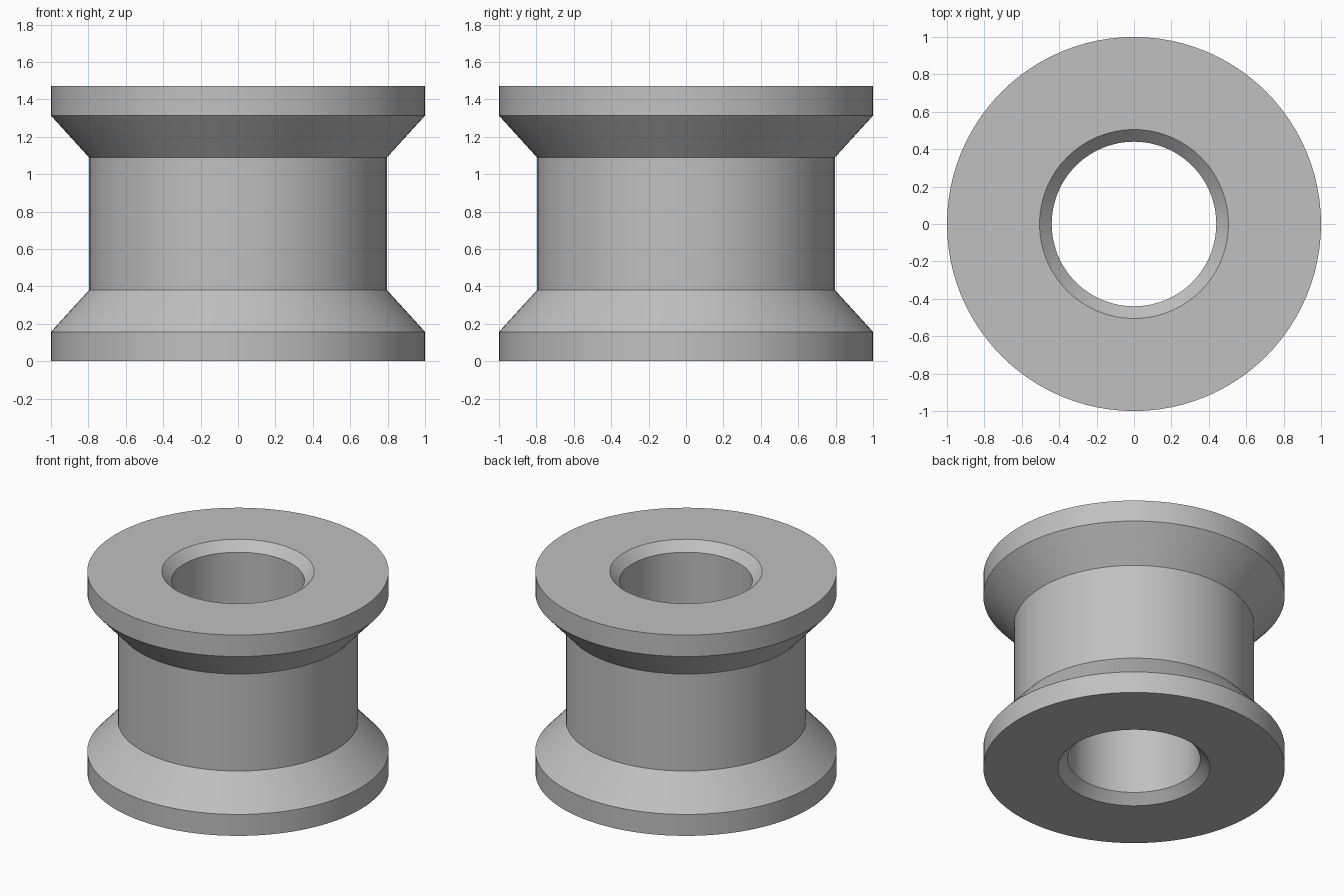
import bpy, bmesh, math
from mathutils import Vector

# Remove the default object
cube = bpy.data.objects.get("Cube")
if cube:
    bpy.data.objects.remove(cube, do_unlink=True)

HEIGHT = 1.47
SEGMENTS = 96


def make_material(name, colour):
    mat = bpy.data.materials.new(name)
    mat.use_nodes = True
    mat.diffuse_color = colour
    mat.node_tree.nodes["Principled BSDF"].inputs["Base Color"].default_value = colour
    return mat


def lathe(name, profile, mat):
    """Revolve a closed (radius, z) profile around the vertical axis."""
    bm = bmesh.new()
    verts = [bm.verts.new((r, 0, z)) for r, z in profile]
    edges = [bm.edges.new((a, b)) for a, b in zip(verts, verts[1:] + verts[:1])]
    bmesh.ops.spin(bm, geom=verts + edges, cent=Vector(), axis=Vector((0, 0, 1)),
                   angle=math.tau, steps=SEGMENTS, use_merge=True)
    bmesh.ops.remove_doubles(bm, verts=bm.verts[:], dist=0.0001)
    bmesh.ops.recalc_face_normals(bm, faces=bm.faces[:])
    mesh = bpy.data.meshes.new(name)
    bm.to_mesh(mesh)
    bm.free()
    mesh.materials.append(mat)
    obj = bpy.data.objects.new(name, mesh)
    bpy.context.collection.objects.link(obj)
    bpy.ops.object.select_all(action="DESELECT")
    obj.select_set(True)
    bpy.context.view_layer.objects.active = obj
    bpy.ops.object.shade_smooth_by_angle(angle=math.radians(30))
    return obj


# Lower half: bore, bore chamfer, flange rim, sloped shoulder, barrel
lower = [(0.44, 0.065), (0.505, 0), (1, 0), (1, 0.157), (0.797, 0.38)]
upper = [(r, HEIGHT - z) for r, z in reversed(lower)]

grey = make_material("plain grey", (0.53, 0.53, 0.53, 1))
lathe("flanged_bushing", lower + upper, grey)
